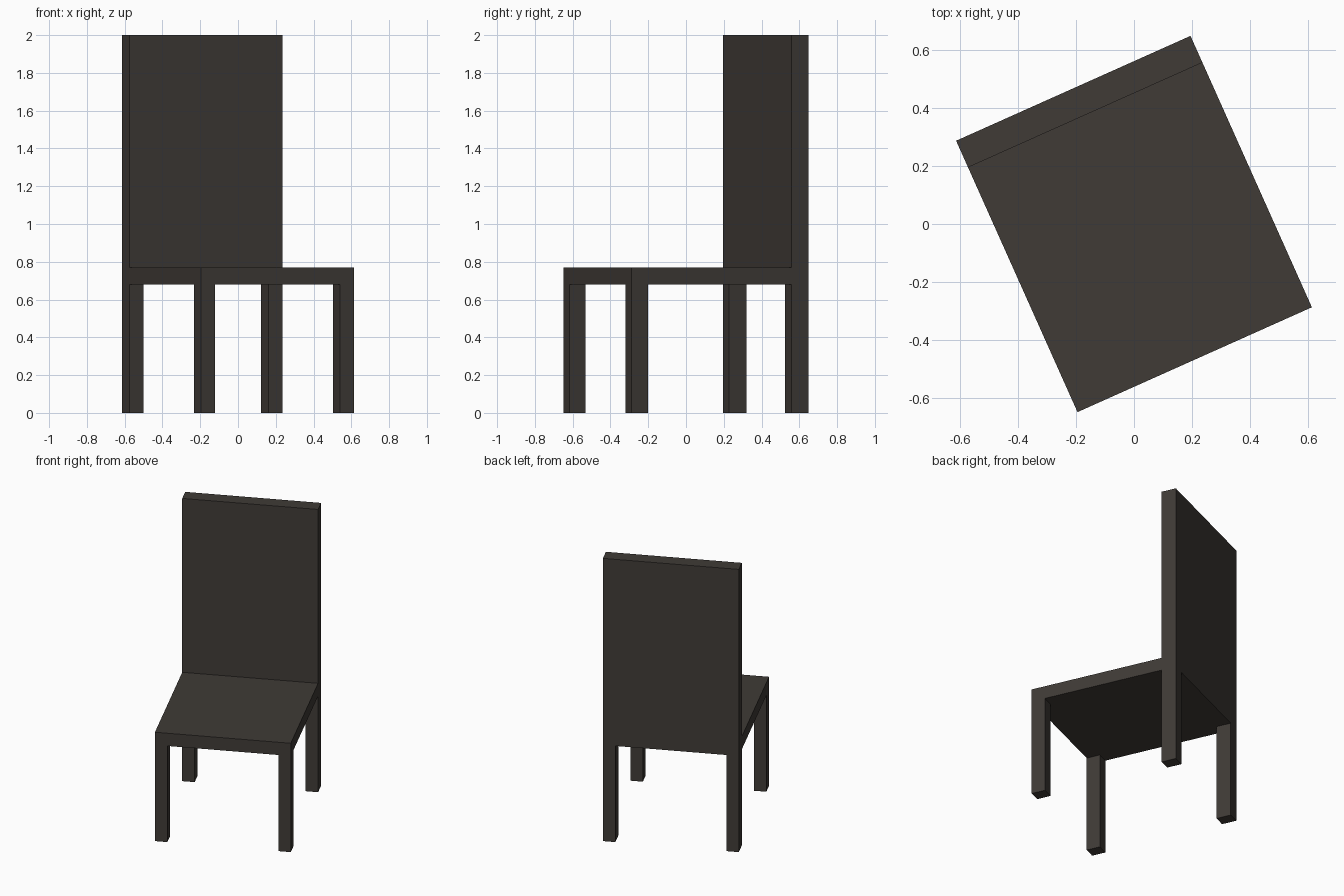
import bpy
from math import radians
from mathutils import Matrix

if "Cube" in bpy.data.objects:
    bpy.data.objects.remove(bpy.data.objects["Cube"])

W, D = 0.887, 1.027            # chair footprint
SEAT_LOW, SEAT_TOP, TOP = 0.68, 0.77, 2.0
BACK_T = 0.101                 # backrest thickness
LEG_W, FRONT_D = 0.081, 0.094  # leg section
TURN = Matrix.Rotation(radians(24.1), 4, 'Z')

wood = bpy.data.materials.new("dark_wood")
wood.diffuse_color = (0.05, 0.043, 0.037, 1)
wood.use_nodes = True
wood.node_tree.nodes["Principled BSDF"].inputs["Base Color"].default_value = wood.diffuse_color


def box(name, x0, x1, y0, y1, z0, z1):
    """Box between limits in the chair's own axes, turned with the chair."""
    bpy.ops.mesh.primitive_cube_add(size=1)
    ob = bpy.context.object
    ob.name = name
    size = Matrix.Diagonal((x1 - x0, y1 - y0, z1 - z0, 1))
    ob.data.transform(size)
    centre = ((x0 + x1) / 2, (y0 + y1) / 2, (z0 + z1) / 2)
    ob.matrix_world = TURN @ Matrix.Translation(centre)
    ob.data.materials.append(wood)
    return ob


hw, hd = W / 2, D / 2

# Seat slab and tall backrest
box("seat", -hw, hw, -hd, hd - BACK_T, SEAT_LOW, SEAT_TOP)
box("backrest", -hw, hw, hd - BACK_T, hd, SEAT_LOW, TOP)

# Four legs flush with the corners
for side, x0 in (("left", -hw), ("right", hw - LEG_W)):
    box(f"front_leg_{side}", x0, x0 + LEG_W, -hd, -hd + FRONT_D, 0, SEAT_LOW)
    box(f"back_leg_{side}", x0, x0 + LEG_W, hd - BACK_T, hd, 0, SEAT_LOW)
